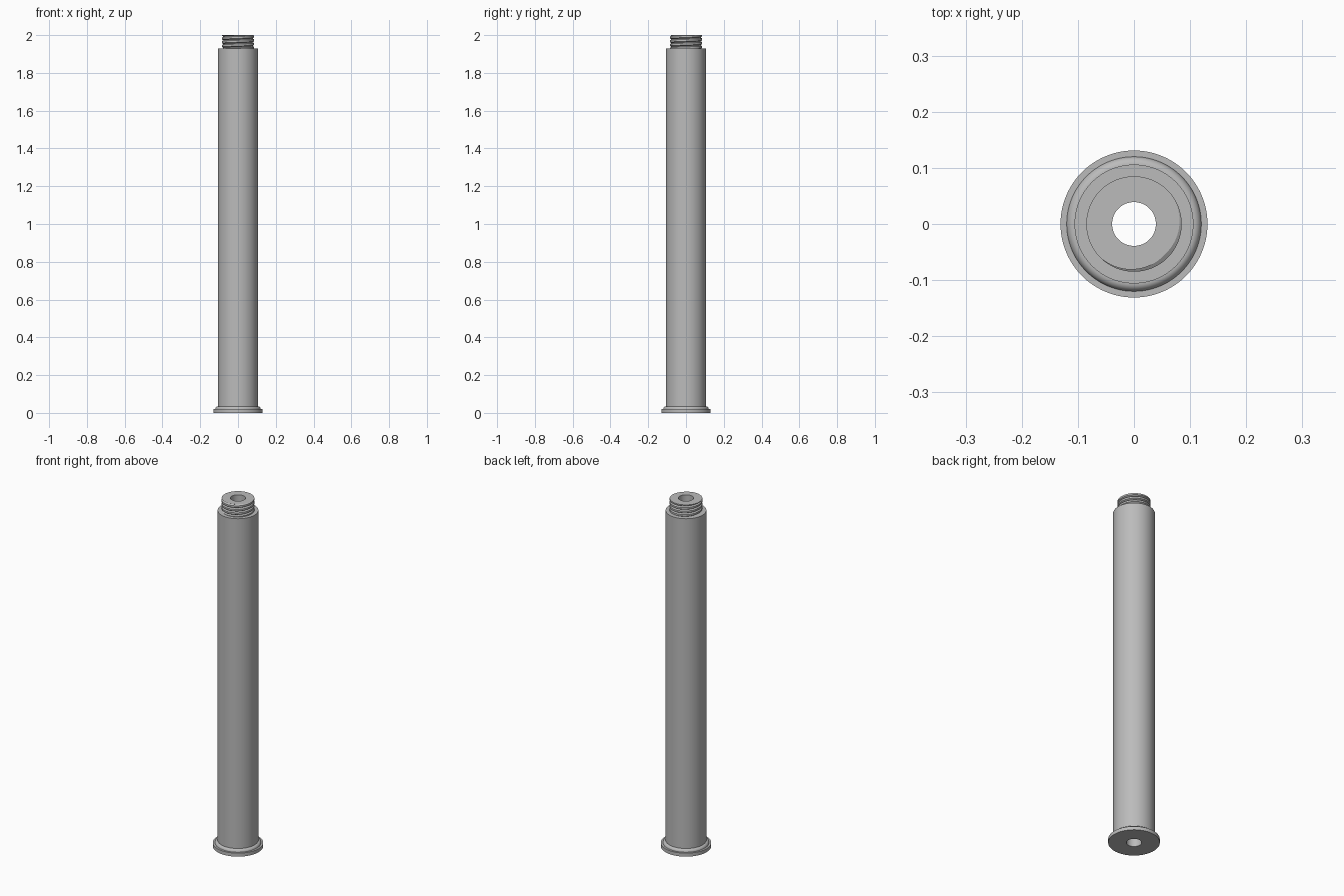
import bpy
import bmesh
from math import cos, sin, pi

SEGMENTS = 96
HEIGHT = 2.0
SHOULDER = 1.93      # top of the plain shaft
BORE = 0.039
FLANGE = 0.131
SHAFT = 0.106
LIP = 0.12
CREST, DEPTH, PITCH = 0.085, 0.008, 0.02

cube = bpy.data.objects.get("Cube")
if cube:
    bpy.data.objects.remove(cube, do_unlink=True)

steel = bpy.data.materials.new("grey steel")
steel.use_nodes = True
grey = (0.5, 0.5, 0.5, 1)
steel.diffuse_color = grey
steel.node_tree.nodes["Principled BSDF"].inputs["Base Color"].default_value = grey


def revolve(name, profile_at):
    """Sweep a (radius, height) profile, which may vary with angle, about z."""
    bm = bmesh.new()
    columns = []
    for j in range(SEGMENTS + 1):
        a = 2 * pi * j / SEGMENTS
        columns.append([bm.verts.new((r * cos(a), r * sin(a), z))
                        for r, z in profile_at(a)])
    for left, right in zip(columns, columns[1:]):
        for k in range(len(left) - 1):
            bm.faces.new((left[k], right[k], right[k + 1], left[k + 1]))
    bmesh.ops.remove_doubles(bm, verts=bm.verts, dist=1e-6)
    mesh = bpy.data.meshes.new(name)
    bm.to_mesh(mesh)
    bm.free()
    mesh.materials.append(steel)
    obj = bpy.data.objects.new(name, mesh)
    bpy.context.collection.objects.link(obj)
    bpy.ops.object.select_all(action="DESELECT")
    obj.select_set(True)
    bpy.context.view_layer.objects.active = obj
    bpy.ops.object.shade_smooth_by_angle()
    return obj


# Base flange with a rounded collar
collar = [(SHAFT + (LIP - SHAFT) * cos(t * pi / 16),
           0.02 + 0.015 * sin(t * pi / 16)) for t in range(9)]
base = [(BORE, 0), (FLANGE, 0), (FLANGE, 0.02)] + collar
revolve("base_flange", lambda a: base)

# Plain shaft with its flat shoulder
shaft = [(SHAFT, 0.035), (SHAFT, SHOULDER), (CREST - DEPTH, SHOULDER)]
revolve("shaft", lambda a: shaft)

# Through bore
revolve("bore", lambda a: [(BORE, HEIGHT), (BORE, 0)])


# Helical thread, trimmed flat at the shoulder and at the top face
def thread_profile(a):
    turn = a / (2 * pi)
    start = HEIGHT - 0.625 * PITCH - 5 * PITCH
    points = []
    for k in range(7):
        for corner in (0, 0.5, 0.75):
            z = start + PITCH * (k + corner + turn)
            z = min(max(z, SHOULDER), HEIGHT)
            phase = ((z - start) / PITCH - turn) % 1
            groove = max(0, 1 - abs(phase - 0.75) / 0.25)
            points.append((CREST - DEPTH * groove, z))
    return points + [(BORE, HEIGHT)]


revolve("threaded_end", thread_profile)
